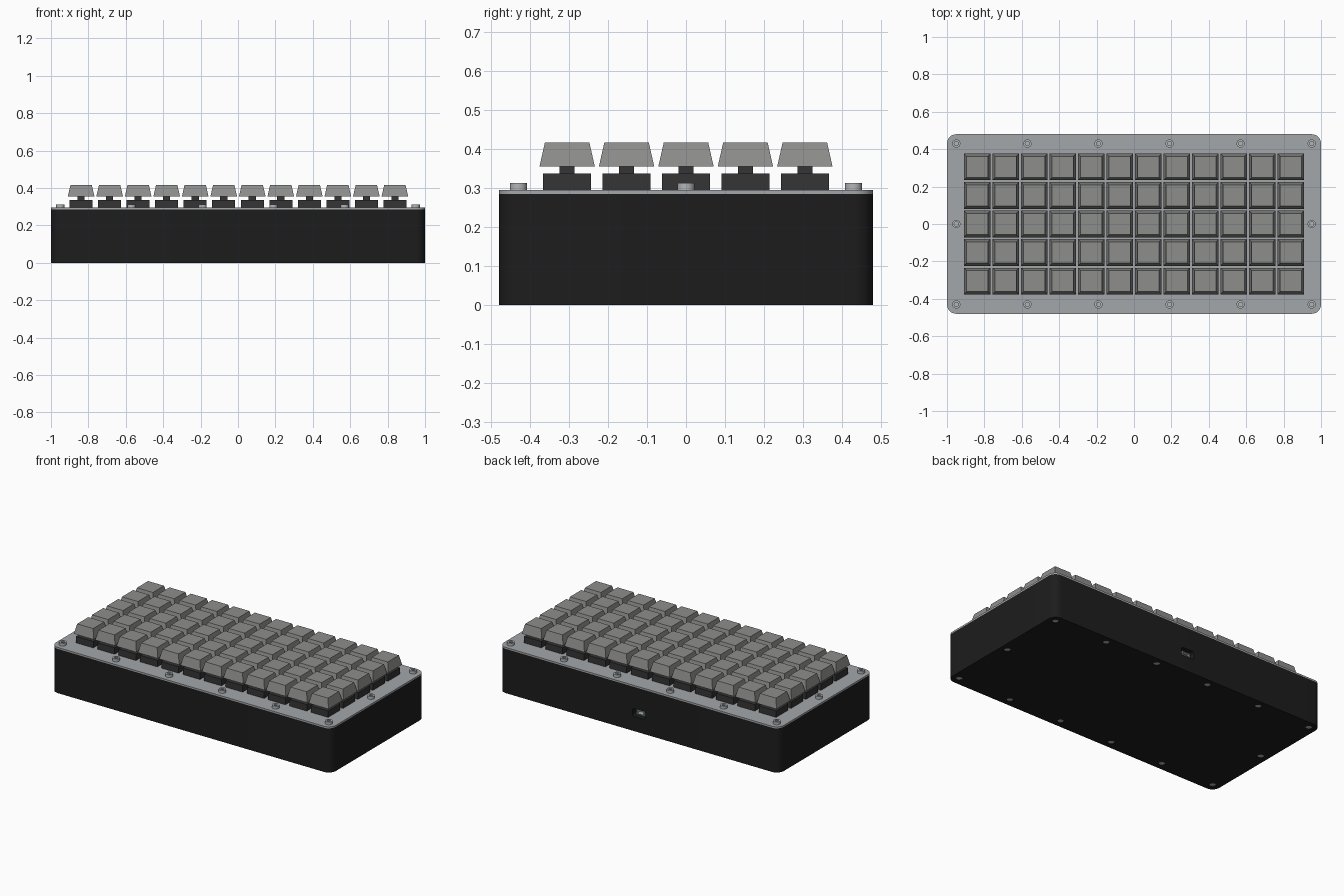
import bpy, bmesh, math
from mathutils import Matrix, Vector

if "Cube" in bpy.data.objects:
    bpy.data.objects.remove(bpy.data.objects["Cube"])

PITCH = 0.1525
DECK = 0.295


def material(name, r, g, b):
    m = bpy.data.materials.new(name)
    m.diffuse_color = (r, g, b, 1)
    m.use_nodes = True
    m.node_tree.nodes["Principled BSDF"].inputs["Base Color"].default_value = m.diffuse_color
    return m


BLACK = material("black_case", 0.012, 0.012, 0.012)
DARK = material("dark_switch", 0.035, 0.035, 0.035)
CAP = material("grey_cap", 0.27, 0.27, 0.265)
PLATE = material("plate_metal", 0.37, 0.39, 0.40)
STEEL = material("steel", 0.45, 0.47, 0.48)
GREEN = material("board_green", 0.02, 0.16, 0.08)


def rounded(w, d, r, seg=8):
    pts = []
    for k, (sx, sy) in enumerate([(1, 1), (-1, 1), (-1, -1), (1, -1)]):
        for i in range(seg + 1):
            a = math.pi / 2 * (k + i / seg)
            pts.append((sx * (w / 2 - r) + r * math.cos(a), sy * (d / 2 - r) + r * math.sin(a)))
    return pts


def rect(w, d):
    return [(w / 2, d / 2), (-w / 2, d / 2), (-w / 2, -d / 2), (w / 2, -d / 2)]


def ngon(r, n):
    return [(r * math.cos(2 * math.pi * i / n), r * math.sin(2 * math.pi * i / n)) for i in range(n)]


def loft(bm, sections, at=(0, 0, 0)):
    """Skin a list of (outline, z) sections and cap both ends."""
    rings = [[bm.verts.new((x + at[0], y + at[1], z + at[2])) for x, y in pts] for pts, z in sections]
    n = len(rings[0])
    for a, b in zip(rings, rings[1:]):
        for i in range(n):
            j = (i + 1) % n
            bm.faces.new((a[i], a[j], b[j], b[i]))
    bm.faces.new(rings[0][::-1])
    bm.faces.new(rings[-1])


def make_mesh(name, bm, mat):
    bmesh.ops.recalc_face_normals(bm, faces=bm.faces)
    me = bpy.data.meshes.new(name)
    bm.to_mesh(me)
    bm.free()
    if mat:
        me.materials.append(mat)
    return me


def place(name, me, loc=(0, 0, 0)):
    ob = bpy.data.objects.new(name, me)
    ob.location = loc
    bpy.context.collection.objects.link(ob)
    return ob


def part(name, sections, mat, loc=(0, 0, 0)):
    bm = bmesh.new()
    loft(bm, sections)
    return place(name, make_mesh(name, bm, mat), loc)


def activate(ob):
    bpy.ops.object.select_all(action='DESELECT')
    ob.select_set(True)
    bpy.context.view_layer.objects.active = ob


def cut(ob, cutter):
    activate(ob)
    mod = ob.modifiers.new("cut", 'BOOLEAN')
    mod.operation = 'DIFFERENCE'
    mod.solver = 'EXACT'
    mod.object = cutter
    bpy.ops.object.modifier_apply(modifier=mod.name)
    bpy.data.objects.remove(cutter)


def smooth(ob):
    activate(ob)
    bpy.ops.object.shade_smooth_by_angle(angle=math.radians(35))


# screw positions around the rim
spots = [(-0.95 + 0.38 * i, s * 0.43) for i in range(6) for s in (-1, 1)] + [(-0.95, 0), (0.95, 0)]

# hollow case with screw holes and a port opening in the back wall
outline = rounded(2.0, 0.96, 0.05)
case = part("case", [(outline, 0), (outline, 0.285)], BLACK)
cavity = rect(1.8, 0.76)
cut(case, part("cavity_cutter", [(cavity, 0.03), (cavity, 0.4)], None))
bm = bmesh.new()
for x, y in spots:
    loft(bm, [(ngon(0.02, 16), -0.1), (ngon(0.02, 16), 0.4)], (x, y, 0))
cut(case, place("hole_cutter", make_mesh("hole_cutter", bm, None)))
port = rounded(0.095, 0.052, 0.015, 4)
port_cutter = part("port_cutter", [(port, -0.1), (port, 0.1)], None, (0, 0.43, 0.12))
port_cutter.rotation_euler.x = math.pi / 2
cut(case, port_cutter)
smooth(case)

# circuit board with a tab carrying the connector
board = [(0.88, 0.37), (0.042, 0.37), (0.042, 0.455), (-0.042, 0.455), (-0.042, 0.37),
         (-0.88, 0.37), (-0.88, -0.37), (0.88, -0.37)]
part("circuit_board", [(board, 0.097), (board, 0.108)], GREEN)
shell = rect(0.056, 0.09)
socket = part("port_connector", [(shell, 0.108), (shell, 0.134)], STEEL, (0, 0.42, 0))
slot = rect(0.046, 0.06)
cut(socket, part("slot_cutter", [(slot, 0.113), (slot, 0.129)], None, (0, 0.45, 0)))

# top plate
plate = part("top_plate", [(outline, 0.285), (outline, DECK)], PLATE)
smooth(plate)

# screws with hex sockets and shafts reaching the underside
for i, (x, y) in enumerate(spots):
    if i == 0:
        head, shaft = ngon(0.022, 16), ngon(0.019, 16)
        first = part("screw", [(shaft, 0.004), (shaft, DECK), (head, DECK), (head, 0.313)], STEEL)
        hexagon = ngon(0.012, 6)
        cut(first, part("hex_cutter", [(hexagon, 0.303), (hexagon, 0.33)], None))
        smooth(first)
        first.location = (x, y, 0)
    else:
        place("screw", first.data, (x, y, 0))

# shared key meshes: hollow tapered cap, switch housing and stem
bm = bmesh.new()
loft(bm, [(rect(0.1, 0.1), 0.406), (rect(0.13, 0.13), 0.355),
          (rect(0.142, 0.142), 0.355), (rect(0.114, 0.114), 0.417)])
cap_mesh = make_mesh("keycap", bm, CAP)
bm = bmesh.new()
loft(bm, [(rect(0.11, 0.11), 0.24), (rect(0.11, 0.11), DECK),
          (rect(0.123, 0.123), DECK), (rect(0.123, 0.123), 0.337)])
loft(bm, [(rect(0.038, 0.038), 0.33), (rect(0.038, 0.038), 0.408)])
switch_mesh = make_mesh("switch", bm, DARK)

# 12 by 5 grid of keys
for row in range(5):
    for col in range(12):
        spot = ((col - 5.5) * PITCH, (row - 2) * PITCH, 0)
        place("keycap", cap_mesh, spot)
        place("switch", switch_mesh, spot)
